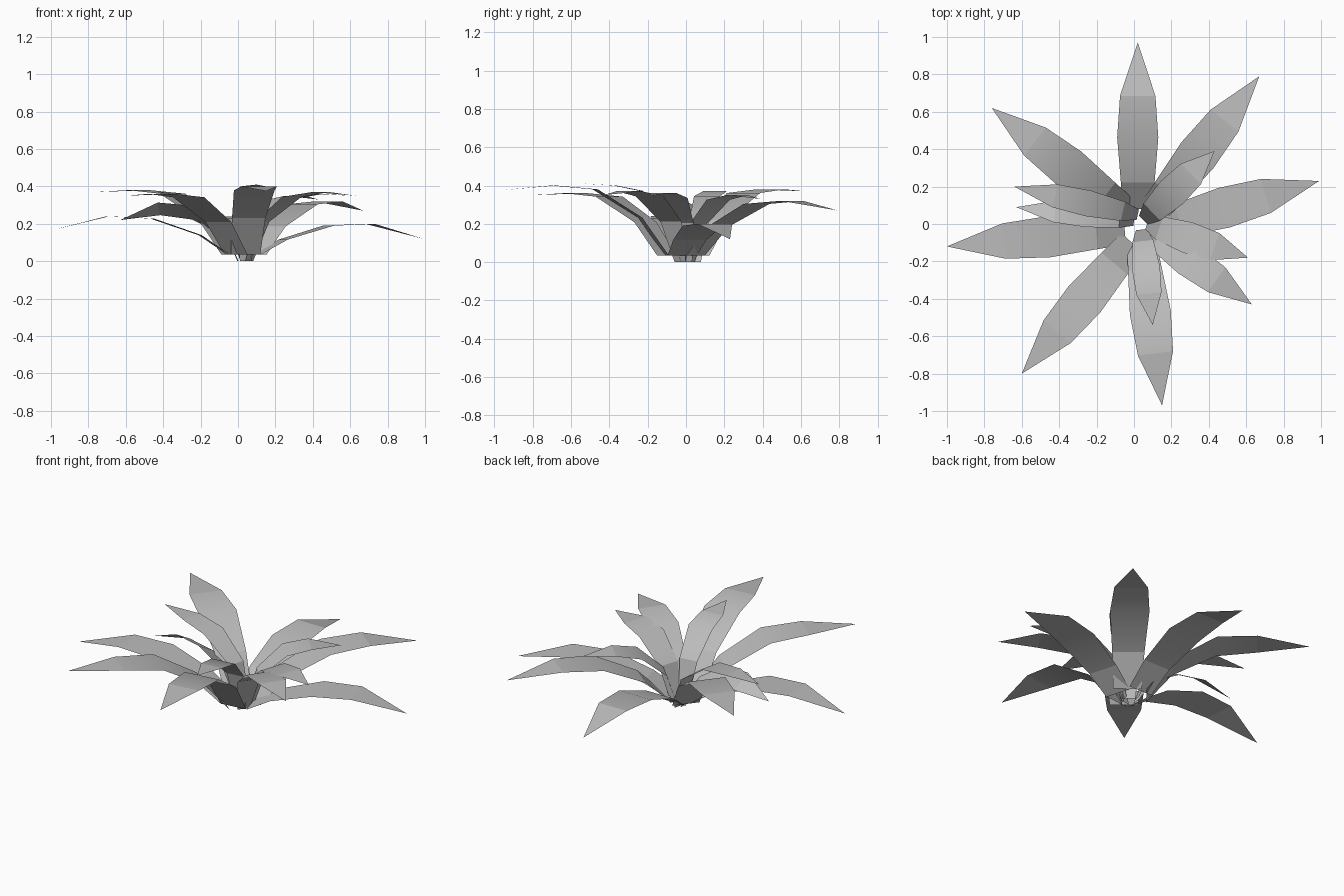
import bpy
import math
from mathutils import Vector

cube = bpy.data.objects.get("Cube")
if cube:
    bpy.data.objects.remove(cube, do_unlink=True)

# One plain grey for the whole plant
grey = bpy.data.materials.new("leaf_grey")
grey.use_nodes = True
colour = (0.5, 0.5, 0.5, 1)
grey.diffuse_color = colour
grey.node_tree.nodes["Principled BSDF"].inputs["Base Color"].default_value = colour

# Leaf profiles: fraction of reach, fraction of peak height, fraction of full width
OUTER = [(0, None, 0.72), (0.16, 0.58, 0.82), (0.43, 0.95, 1), (0.68, 1, 0.86)]
INNER = [(0, None, 0.4), (0.12, 0.57, 0.75), (0.4, 0.93, 1), (0.67, 1, 0.9)]


def make_leaf(name, profile, base, base_z, tip, tip_z, peak, width, roll=0):
    """Flat tapering blade: pairs of edge points along an arch, closed by a pointed tip."""
    start, end = Vector(base), Vector(tip)
    along = (end - start).normalized()
    angle = math.radians(roll)
    side = Vector((-along.y * math.cos(angle), along.x * math.cos(angle), math.sin(angle)))
    points, faces = [], []
    for reach, height, wide in profile:
        z = base_z if height is None else peak * height
        centre = start.lerp(end, reach).to_3d()
        centre.z = z
        # The foot of the blade stays level
        across = side if height else Vector((-along.y, along.x, 0))
        half = across * (width * wide / 2)
        points += [centre - half, centre + half]
    points.append(Vector((end.x, end.y, tip_z)))
    last = len(profile) - 1
    for row in range(last):
        a = row * 2
        faces.append((a, a + 2, a + 3, a + 1))
    faces.append((last * 2, last * 2 + 2, last * 2 + 1))

    mesh = bpy.data.meshes.new(name)
    mesh.from_pydata(points, [], faces)
    mesh.materials.append(grey)
    for face in mesh.polygons:
        face.use_smooth = True
    # Crisp folds above the foot and before the tip
    folds = ({2, 3}, {last * 2, last * 2 + 1})
    for edge in mesh.edges:
        if set(edge.vertices) in folds:
            edge.use_edge_sharp = True
    leaf = bpy.data.objects.new(name, mesh)
    bpy.context.collection.objects.link(leaf)
    return leaf


# Long outer leaves: foot, tip, tip height, peak height
outer_leaves = {
    "back": ((0.02, 0.08), (0.02, 0.97), 0.16, 0.24),
    "back_left": ((0.09, 0.05), (0.67, 0.79), 0.27, 0.32),
    "left": ((0.1, -0.02), (0.99, 0.23), 0.12, 0.2),
    "front": ((0.04, -0.1), (0.15, -0.97), 0.375, 0.4),
    "front_right": ((-0.01, -0.1), (-0.6, -0.8), 0.35, 0.36),
    "right": ((-0.05, -0.03), (-1, -0.12), 0.165, 0.24),
    "back_right": ((-0.04, 0.06), (-0.76, 0.62), 0.37, 0.38),
}
for place, (foot, tip, tip_z, peak) in outer_leaves.items():
    make_leaf("outer_leaf_" + place, OUTER, foot, 0.035, tip, tip_z, peak, 0.22)

# Shorter inner leaves: foot, tip, tip height, peak height, width, roll
inner_leaves = {
    "back_left": ((0.05, 0.02), (0.43, 0.39), 0.33, 0.35, 0.17, 0),
    "left": ((0.07, 0), (0.61, -0.18), 0.35, 0.36, 0.17, 0),
    "front_left": ((0.06, -0.03), (0.63, -0.43), 0.35, 0.37, 0.18, 0),
    "front": ((0.04, -0.03), (0.1, -0.54), 0.41, 0.4, 0.15, 0),
    "right": ((0, 0.02), (-0.63, 0.09), 0.22, 0.28, 0.15, 30),
    "back_right": ((0.02, 0.05), (-0.64, 0.2), 0.37, 0.37, 0.14, 0),
}
for place, (foot, tip, tip_z, peak, width, roll) in inner_leaves.items():
    make_leaf("inner_leaf_" + place, INNER, foot, 0, tip, tip_z, peak, width, roll)
